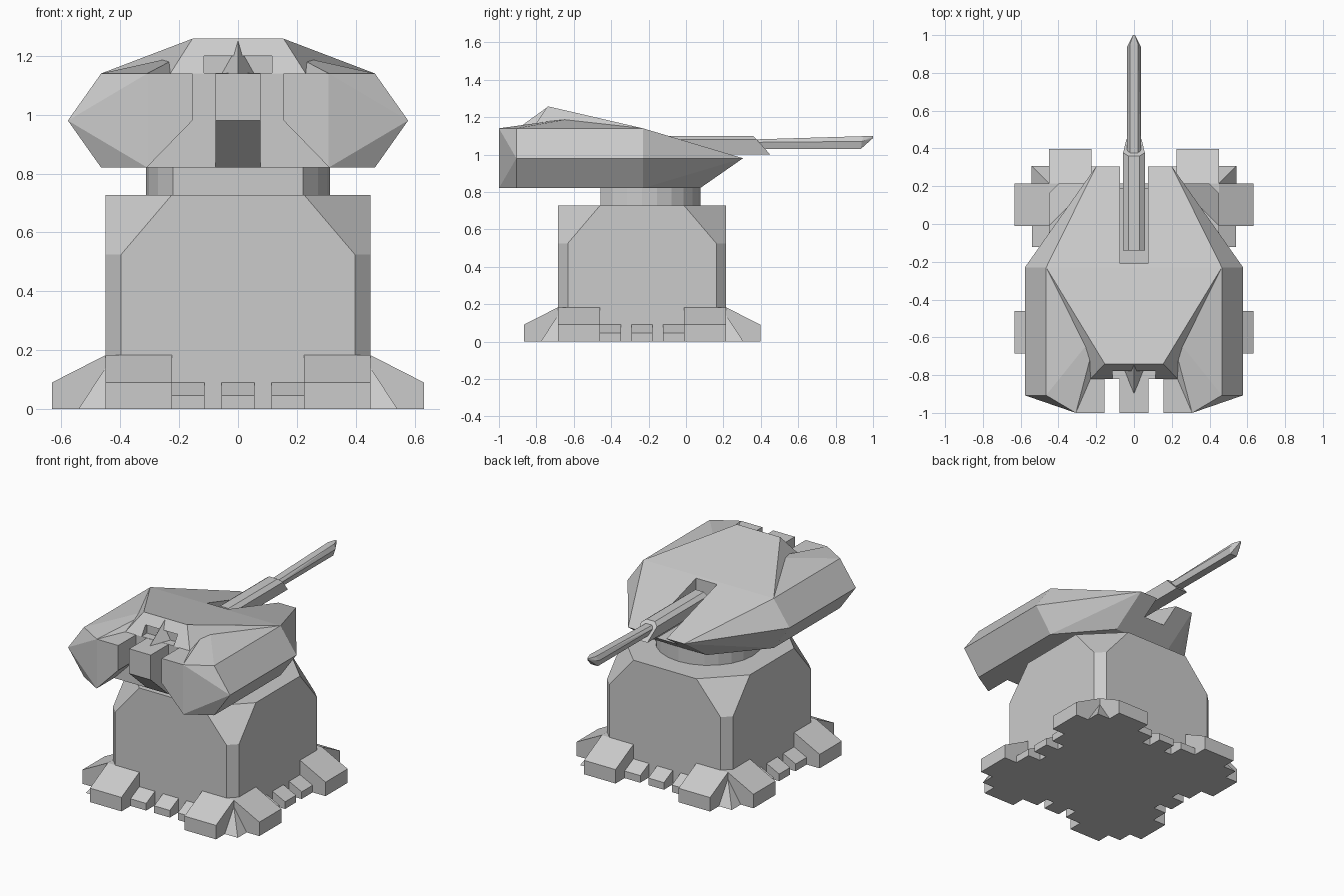
import bpy, bmesh, math
from mathutils import Vector

if "Cube" in bpy.data.objects:
    bpy.data.objects.remove(bpy.data.objects["Cube"])

CY = -0.235  # y centre of the pedestal


def finish(name, bm):
    bmesh.ops.recalc_face_normals(bm, faces=bm.faces)
    me = bpy.data.meshes.new(name)
    bm.to_mesh(me)
    bm.free()
    ob = bpy.data.objects.new(name, me)
    bpy.context.collection.objects.link(ob)
    return ob


def hull(name, pts, mirror=False):
    """Convex solid round the points, optionally with their x mirror images."""
    pts = list(pts) + ([(-x, y, z) for x, y, z in pts if x] if mirror else [])
    bm = bmesh.new()
    vs = [bm.verts.new(p) for p in pts]
    res = bmesh.ops.convex_hull(bm, input=vs)
    junk = {g for g in res["geom_interior"] + res["geom_unused"]
            if isinstance(g, bmesh.types.BMVert)}
    bmesh.ops.delete(bm, geom=list(junk), context='VERTS')
    bmesh.ops.dissolve_limit(bm, angle_limit=0.01, verts=bm.verts, edges=bm.edges)
    return finish(name, bm)


def loft(name, rings):
    """Skin equal-length rings and cap both ends."""
    bm = bmesh.new()
    rows = [[bm.verts.new(p) for p in r] for r in rings]
    n = len(rows[0])
    for a, b in zip(rows, rows[1:]):
        for i in range(n):
            j = (i + 1) % n
            bm.faces.new((a[i], a[j], b[j], b[i]))
    bm.faces.new(rows[0])
    bm.faces.new(rows[-1])
    return finish(name, bm)


def cut(ob, cutter):
    mod = ob.modifiers.new("cut", 'BOOLEAN')
    mod.operation = 'DIFFERENCE'
    mod.solver = 'EXACT'
    mod.object = cutter
    bpy.context.view_layer.objects.active = ob
    bpy.ops.object.modifier_apply(modifier=mod.name)
    bpy.data.objects.remove(cutter)


def box(name, x, y, z):
    return hull(name, [(a, b, c) for a in x for b in y for c in z])


# Pedestal: square tower whose corner chamfers widen at the top
def octagon(c, z, h=0.45):
    k = h - c
    return [(x, y + CY, z) for x, y in
            ((k, -h), (h, -k), (h, k), (k, h), (-k, h), (-h, k), (-h, -k), (-k, -h))]


loft("pedestal", [octagon(0.053, 0), octagon(0.053, 0.525), octagon(0.225, 0.727)])

# Neck: round ring with a flat front
a0 = math.radians(-45)
arc = [(0.313 * math.cos(a0 + math.radians(270) * i / 18),
        CY + 0.313 * math.sin(a0 + math.radians(270) * i / 18)) for i in range(19)]
loft("neck", [[(x, y, z) for x, y in arc] for z in (0.71, 0.83)])

# Feet, teeth and corner spikes, repeated on four sides
def wedge(name, u0, u1, depth, low, high, turn):
    ob = hull(name, [(u, -v, z) for u in (u0, u1)
                     for v, z in ((0.40, 0), (0.45 + depth, 0), (0.45 + depth, low),
                                  (0.45, high), (0.40, high))])
    ob.location = (0, CY, 0)
    ob.rotation_euler.z = turn


for q in range(4):
    turn = q * math.pi / 2
    for u0 in (-0.45, 0.225):
        wedge("foot", u0, u0 + 0.225, 0.182, 0.09, 0.183, turn)
    for u0 in (-0.225, -0.056, 0.113):
        wedge("base_tooth", u0, u0 + 0.112, 0.09, 0.046, 0.09, turn)
    spike = hull("corner_spike", [(0.40, -0.40, 0), (0.542, -0.542, 0), (0.45, -0.542, 0),
                                  (0.542, -0.45, 0), (0.40, -0.45, 0), (0.45, -0.40, 0),
                                  (0.422, -0.422, 0.183)])
    spike.location = (0, CY, 0)
    spike.rotation_euler.z = turn

# Turret shell: hexagonal section with tapered ends
section = [(0.465, 0.82), (0.578, 0.98), (0.465, 1.14)]
shell = hull("turret_shell",
             [(x, y, z) for y in (-0.907, -0.23) for x, z in section] +
             [(0.308, -1, 0.82), (0.308, -1, 1.14), (0.2, 0.305, 0.98), (0.2, 0.075, 0.82)],
             mirror=True)

# Front notch, flaring outward toward the bottom
notch = [(0.155, 1.3), (0.155, 0.98), (0.335, 0.795)]
notch += [(-x, z) for x, z in reversed(notch)]
cut(shell, loft("notch_cutter", [[(x, y, z) for x, z in notch] for y in (-1.1, -0.82)]))
# Slot for the gun in the nose
cut(shell, box("slot_cutter", (-0.075, 0.075), (-0.21, 0.5), (0.9, 1.3)))

# Block standing in the notch
side = [(-1, 1.14), (-1, 0.98), (-0.82, 0.82), (-0.78, 0.82), (-0.78, 1.14)]
hull("front_block", [(0.077, y, z) for y, z in side], mirror=True)

# Sloped shoulder plates
for s in (-1, 1):
    hull("shoulder_plate", [(s * x, y, z) for x, y, z in
         ((0.465, -0.907, 1.14), (0.465, -0.23, 1.14), (0.195, -0.57, 1.2),
          (0.308, -1, 1.14), (0.23, -0.82, 1.14))])

# Raised hood with a recess in its front
hood = hull("hood", [(0.155, -0.74, 1.258), (0.23, -0.82, 1.14),
                     (0.465, -0.23, 1.14), (0.195, -0.57, 1.2)], mirror=True)
cut(hood, box("recess_cutter", (-0.115, 0.115), (-0.95, -0.765), (1.141, 1.2)))
hull("hood_fin", [(0, -0.9, 1.139), (0.055, -0.765, 1.139), (-0.055, -0.765, 1.139),
                  (0, -0.735, 1.258)])

# Gun sleeve with slanted mouth
sec = [(0.03, 1.1), (0.057, 1.08), (0.04, 1.0)]
sec += [(-x, z) for x, z in reversed(sec)]
loft("gun_sleeve", [[(x, -0.14, z) for x, z in sec],
                    [(x, 0.36 + (1.1 - z) * 0.9, z) for x, z in sec]])

# Gun barrel with pointed tip
hull("gun_barrel", [(0.022, 0.34, 1.08), (0.036, 0.34, 1.065), (0.025, 0.34, 1.03),
                    (0.022, 0.95, 1.098), (0.036, 0.94, 1.07), (0.025, 0.935, 1.03),
                    (0.005, 1.0, 1.098), (0.005, 1.0, 1.088)], mirror=True)
